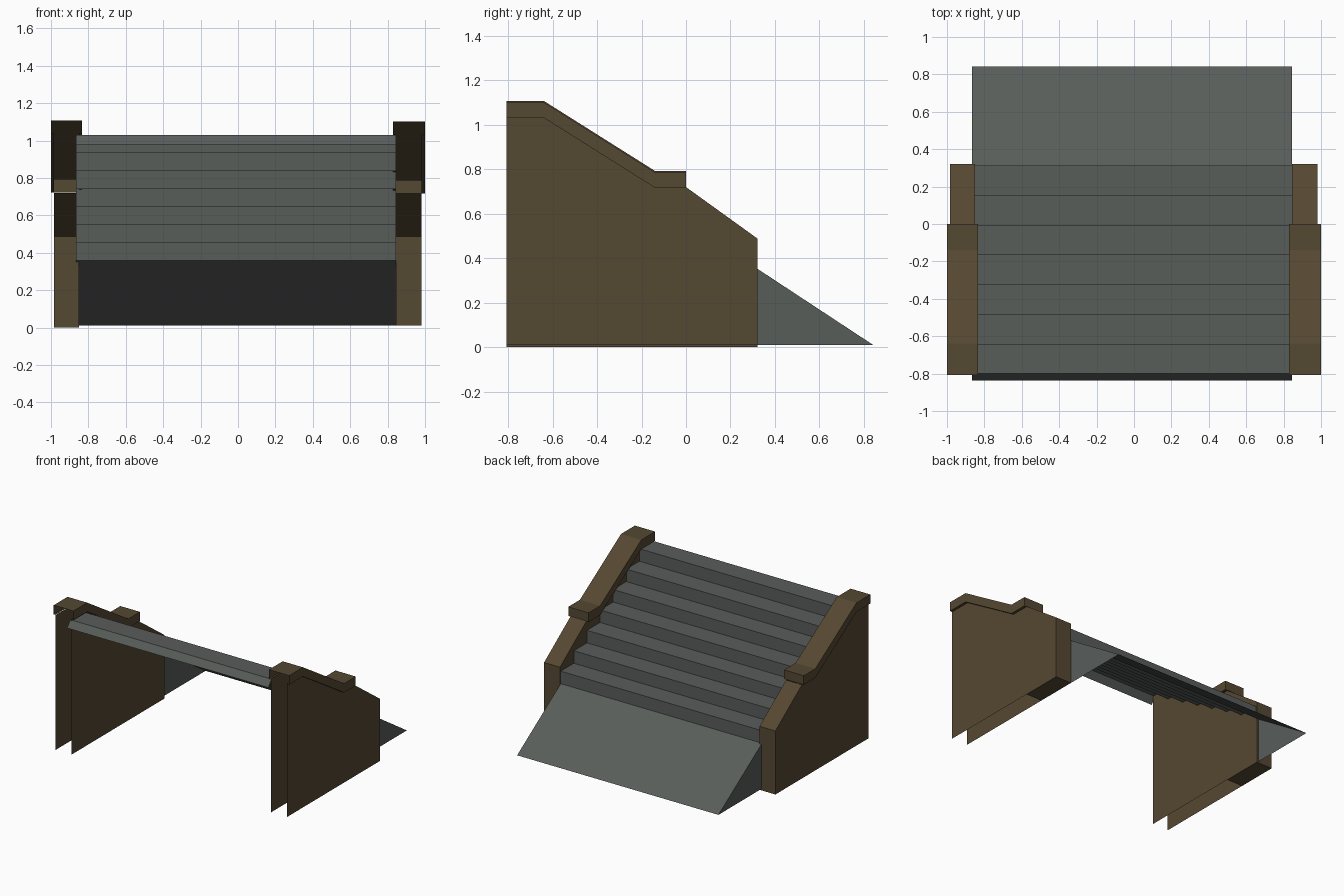
import bpy, bmesh

if "Cube" in bpy.data.objects:
    bpy.data.objects.remove(bpy.data.objects["Cube"])


def material(name, rgb):
    m = bpy.data.materials.new(name)
    m.diffuse_color = (*rgb, 1)
    m.use_nodes = True
    m.node_tree.nodes["Principled BSDF"].inputs["Base Color"].default_value = m.diffuse_color
    return m


stone = material("grey_stone", (0.098, 0.109, 0.102))
timber = material("brown_stone", (0.091, 0.065, 0.032))


def strip(bm, profile, x0, x1):
    """Sweep an open (y, z) profile across x; profiles running to +y face up."""
    rows = [[bm.verts.new((x, y, z)) for x in (x0, x1)] for y, z in profile]
    for a, b in zip(rows, rows[1:]):
        bm.faces.new((a[0], a[1], b[1], b[0]))


def side(bm, outline, x, facing):
    """Flat (y, z) panel at x; outline runs counter-clockwise seen from +x."""
    pts = outline if facing > 0 else outline[::-1]
    bm.faces.new([bm.verts.new((x, y, z)) for y, z in pts])


def finish(bm, name, mat):
    bmesh.ops.remove_doubles(bm, verts=bm.verts, dist=0.0001)
    me = bpy.data.meshes.new(name)
    bm.to_mesh(me)
    bm.free()
    me.materials.append(mat)
    bpy.context.collection.objects.link(bpy.data.objects.new(name, me))


# Staircase: rear lip and seven treads with risers, open underneath
SX0, SX1 = -0.865, 0.845
TOP_Y, TOP_Z, RUN, RISE, STEPS = -0.80, 1.03, 0.159, 0.096, 7
profile = [(-0.838, 0.98)]
for i in range(STEPS):
    z = TOP_Z - i * RISE
    profile += [(TOP_Y + i * RUN, z), (TOP_Y + (i + 1) * RUN, z)]
foot = (TOP_Y + STEPS * RUN, TOP_Z - STEPS * RISE)
profile.append(foot)
bm = bmesh.new()
strip(bm, profile, SX0, SX1)
finish(bm, "stairs", stone)

# Ramp at the foot with triangular cheeks
toe = (0.842, 0.01)
bm = bmesh.new()
strip(bm, [foot, toe], SX0, SX1)
for x, facing in ((SX0, -1), (SX1, 1)):
    side(bm, [(foot[0], 0.01), toe, foot], x, facing)
finish(bm, "ramp", stone)

# Side walls and their overhanging copings
Y0, Y1 = -0.808, 0.322
COPING_LOW = [(Y0, 1.035), (-0.64, 1.035), (-0.14, 0.72), (0, 0.72)]


def wall(label, x0, x1, cx0, cx1, base, lift):
    bm = bmesh.new()
    outline = [(Y0, base), (Y1, base), (Y1, 0.488)] + COPING_LOW[::-1]
    for x, facing in ((x0, -1), (x1, 1)):
        side(bm, outline, x, facing)
    strip(bm, [(0, 0.72), (Y1, 0.488), (Y1, base), (0, base)], x0, x1)
    finish(bm, label + "_wall", timber)

    bm = bmesh.new()
    low = [(y, z + lift) for y, z in COPING_LOW]
    high = [(y, z + 0.07) for y, z in low]
    for x, facing in ((cx0, -1), (cx1, 1)):
        side(bm, low + high[::-1], x, facing)
    strip(bm, high + [low[-1]], cx0, cx1)
    for a, b in ((cx0, x0), (x1, cx1)):
        strip(bm, low[::-1], a, b)
    finish(bm, label + "_coping", timber)


wall("left", -0.985, -0.85, -1.0, -0.833, 0.0, 0.003)
wall("right", 0.845, 0.98, 0.828, 1.0, 0.01, -0.003)
